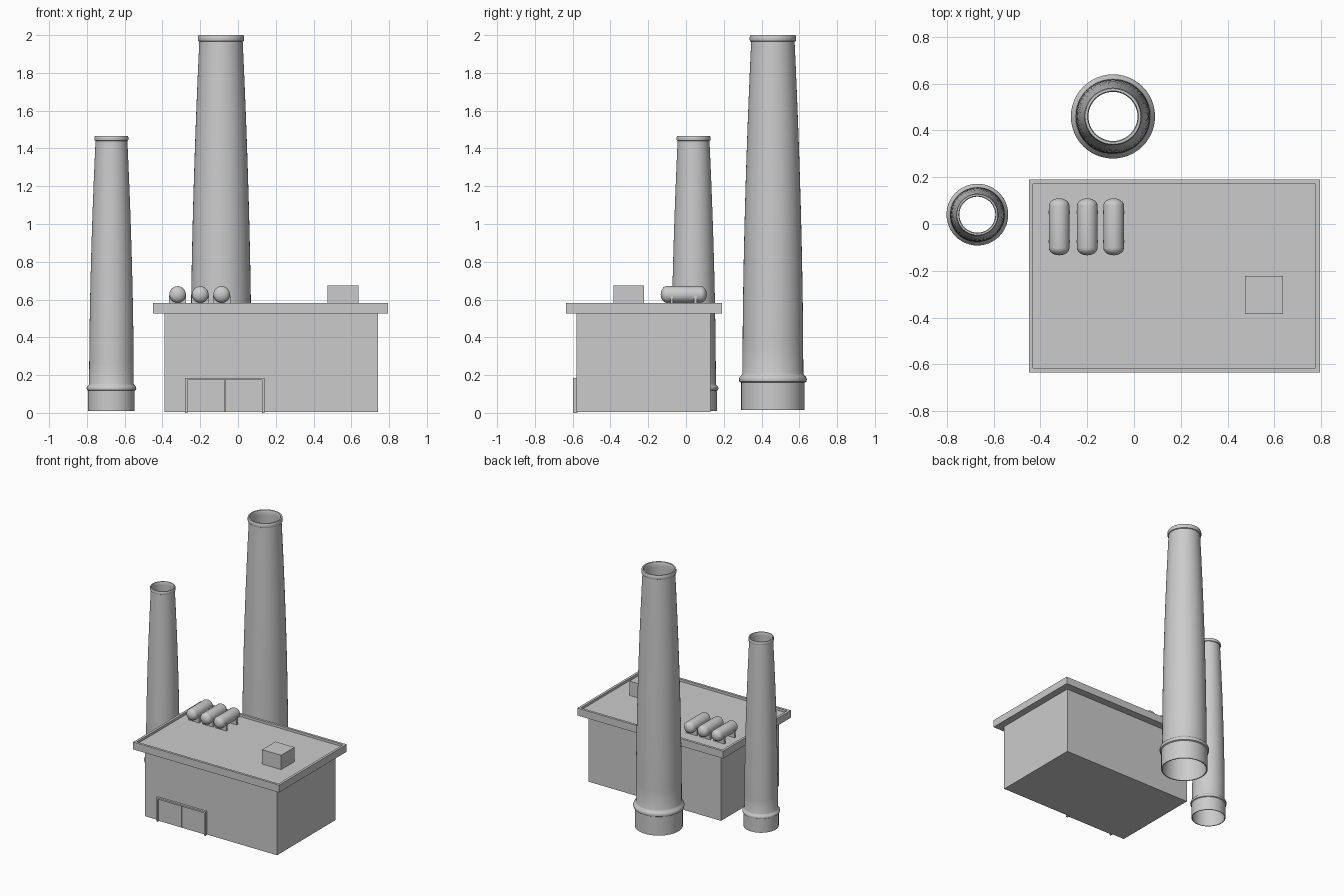
import bpy, bmesh, math
from mathutils import Matrix

cube = bpy.data.objects.get("Cube")
if cube:
    bpy.data.objects.remove(cube, do_unlink=True)

grey = bpy.data.materials.new("plain grey")
grey.use_nodes = True
COLOUR = (0.6, 0.6, 0.6, 1)
grey.diffuse_color = COLOUR
grey.node_tree.nodes["Principled BSDF"].inputs["Base Color"].default_value = COLOUR


def finish(name, bm, smooth=False):
    bmesh.ops.recalc_face_normals(bm, faces=bm.faces)
    mesh = bpy.data.meshes.new(name)
    bm.to_mesh(mesh)
    bm.free()
    mesh.materials.append(grey)
    obj = bpy.data.objects.new(name, mesh)
    bpy.context.collection.objects.link(obj)
    if smooth:
        bpy.ops.object.select_all(action='DESELECT')
        obj.select_set(True)
        bpy.context.view_layer.objects.active = obj
        bpy.ops.object.shade_smooth_by_angle(angle=math.radians(35))
    return obj


def add_box(bm, x, y, z):
    """Box spanning three (low, high) ranges."""
    size = [b - a for a, b in (x, y, z)]
    centre = [(a + b) / 2 for a, b in (x, y, z)]
    bmesh.ops.create_cube(bm, size=1, matrix=Matrix.Translation(centre) @ Matrix.Diagonal((*size, 1)))


def box(name, x, y, z):
    bm = bmesh.new()
    add_box(bm, x, y, z)
    return finish(name, bm)


def lathe(name, profile, matrix, steps=48, closed=False):
    """Spin (radius, height) points around the local z axis."""
    bm = bmesh.new()
    verts = [bm.verts.new((r, 0, h)) for r, h in profile]
    pairs = list(zip(verts, verts[1:])) + ([(verts[-1], verts[0])] if closed else [])
    edges = [bm.edges.new(p) for p in pairs]
    bmesh.ops.spin(bm, geom=verts + edges, cent=(0, 0, 0), axis=(0, 0, 1),
                   angle=math.tau, steps=steps)
    bmesh.ops.remove_doubles(bm, verts=bm.verts, dist=1e-5)
    bm.transform(matrix)
    return finish(name, bm, smooth=True)


# Chimneys: plinth, collar, bowed shaft, rolled rim and hollow bore
def chimney(name, x, y, scale):
    shaft = [(0.161 - 0.046 * t ** 1.8, 0.21 + 1.755 * t) for t in (i / 12 for i in range(13))]
    outer = [(0.168, 0.015), (0.168, 0.16), (0.177, 0.165), (0.18, 0.178), (0.176, 0.19),
             (0.165, 0.2)] + shaft
    rim = [(0.121, 1.968), (0.123, 1.975), (0.123, 1.99), (0.119, 2.0), (0.109, 2.0), (0.105, 1.99)]
    bore = [(r - 0.01, h) for r, h in reversed(shaft)] + [(0.16, 0.015)]
    place = Matrix.Translation((x, y, 0)) @ Matrix.Scale(scale, 4)
    lathe(name, outer + rim + bore, place, closed=True)


chimney("large_chimney", -0.09, 0.46, 1)
chimney("small_chimney", -0.67, 0.04, 0.733)

# Hall
box("hall_walls", (-0.39, 0.74), (-0.58, 0.13), (0.005, 0.53))

# Flat roof with a sunken deck inside a low parapet
bm = bmesh.new()
add_box(bm, (-0.45, 0.795), (-0.635, 0.19), (0.525, 0.582))
bm.normal_update()
top = [f for f in bm.faces if f.normal.z > 0.9]
bmesh.ops.inset_region(bm, faces=top, thickness=0.026)
deck = bmesh.ops.extrude_face_region(bm, geom=top)["geom"]
bmesh.ops.delete(bm, geom=top, context='FACES')
bmesh.ops.translate(bm, verts=[v for v in deck if isinstance(v, bmesh.types.BMVert)], vec=(0, 0, -0.018))
finish("roof", bm)

# Roof vent
box("roof_vent", (0.475, 0.638), (-0.385, -0.222), (0.56, 0.675))

# Gate: frame on three sides and two leaves
bm = bmesh.new()
add_box(bm, (-0.28, -0.268), (-0.597, -0.575), (0, 0.185))
add_box(bm, (0.128, 0.14), (-0.597, -0.575), (0, 0.185))
add_box(bm, (-0.268, 0.128), (-0.597, -0.575), (0.173, 0.185))
finish("gate_frame", bm)
for side, x in (("right", (-0.268, -0.072)), ("left", (-0.068, 0.128))):
    box("gate_leaf_" + side, x, (-0.588, -0.575), (0.005, 0.173))

# Roof tanks lying front to back, each on two saddles
RADIUS = 0.044
dome = [(RADIUS * math.cos(a), 0.09 + 0.032 * math.sin(a))
        for a in (math.pi / 2 * i / 6 for i in range(7))]
capsule = [(r, -h) for r, h in reversed(dome)] + dome
for i, x in enumerate((-0.32, -0.2, -0.087), 1):
    lie = Matrix.Translation((x, -0.012, 0.627)) @ Matrix.Rotation(math.pi / 2, 4, 'X')
    lathe(f"tank_{i}", capsule, lie, steps=24)
    bm = bmesh.new()
    for y in (-0.075, 0.05):
        add_box(bm, (x - 0.046, x + 0.046), (y - 0.007, y + 0.007), (0.56, 0.622))
    finish(f"tank_saddles_{i}", bm)
